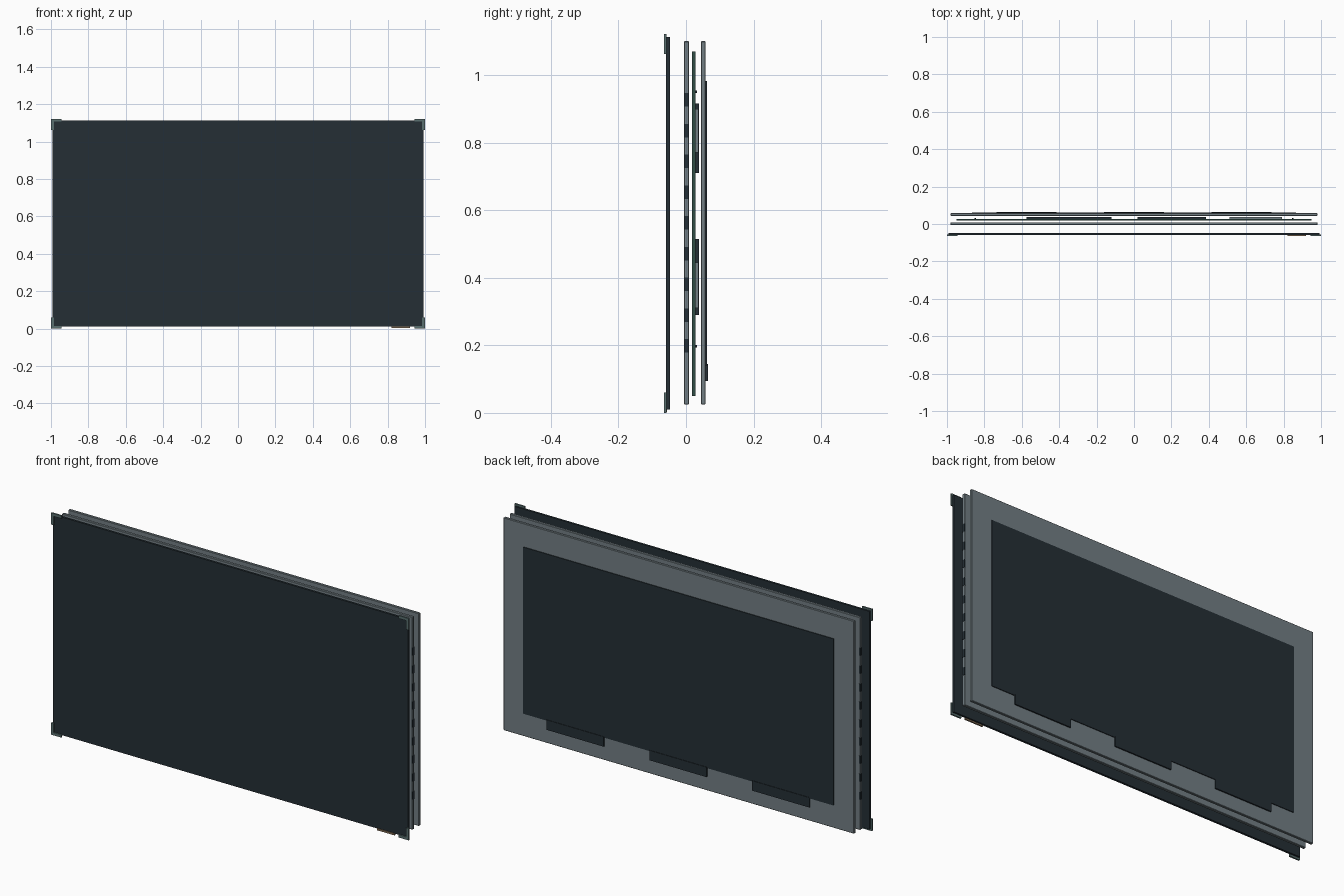
import bpy, bmesh
from mathutils import Matrix

if "Cube" in bpy.data.objects:
    bpy.data.objects.remove(bpy.data.objects["Cube"])


def material(name, color):
    m = bpy.data.materials.new(name)
    m.diffuse_color = (*color, 1)
    m.use_nodes = True
    m.node_tree.nodes["Principled BSDF"].inputs["Base Color"].default_value = m.diffuse_color
    return m


DARK = material("dark_glass", (0.018, 0.028, 0.036))
METAL = material("grey_metal", (0.17, 0.21, 0.23))
BOARD = material("board_green", (0.03, 0.075, 0.06))
BRACKET = material("bracket_teal", (0.10, 0.16, 0.16))
COPPER = material("copper", (0.25, 0.17, 0.10))


def boxes(name, spans, mat, bevel=0.0):
    """One object made of boxes given as (x0, x1, y0, y1, z0, z1)."""
    bm = bmesh.new()
    for x0, x1, y0, y1, z0, z1 in spans:
        m = Matrix.Translation(((x0 + x1) / 2, (y0 + y1) / 2, (z0 + z1) / 2))
        m = m @ Matrix.Diagonal((x1 - x0, y1 - y0, z1 - z0, 1))
        bmesh.ops.create_cube(bm, size=1, matrix=m)
    mesh = bpy.data.meshes.new(name)
    bm.to_mesh(mesh)
    bm.free()
    ob = bpy.data.objects.new(name, mesh)
    bpy.context.collection.objects.link(ob)
    mesh.materials.append(mat)
    if bevel:
        b = ob.modifiers.new("edge", 'BEVEL')
        b.width, b.segments = bevel, 1
    return ob


# Exploded layers, front to back
boxes("display_panel", [(-0.993, 0.993, -0.059, -0.048, 0.01, 1.112)], DARK)
boxes("middle_chassis", [(-0.98, 0.98, -0.006, 0.009, 0.025, 1.10)], METAL, 0.002)
boxes("circuit_board", [(-0.95, 0.95, 0.018, 0.028, 0.05, 1.07)], BOARD)
boxes("back_plate", [(-0.98, 0.98, 0.044, 0.058, 0.025, 1.10)], METAL, 0.002)
boxes("rear_cover", [(-0.867, 0.867, 0.057, 0.062, 0.14, 0.982)], DARK)

# Tabs under the rear cover
boxes("cover_tabs", [(c - 0.16, c + 0.16, 0.057, 0.0645, 0.095, 0.145)
                     for c in (-0.575, 0, 0.575)], DARK)

# Corner brackets on the display panel
arms = []
for s in (-1, 1):
    outer, inner, short = s * 1.0, s * 0.985, s * 0.943
    for z0, z1, e0, e1 in ((0, 0.06, 0, 0.014), (1.062, 1.121, 1.107, 1.121)):
        arms.append((*sorted((outer, inner)), -0.065, -0.057, z0, z1))
        arms.append((*sorted((inner, short)), -0.065, -0.057, e0, e1))
boxes("corner_brackets", arms, BRACKET)
boxes("sensor_strip", [(0.82, 0.92, -0.063, -0.056, 0.003, 0.012)], COPPER)

# Row of vents on both chassis edges
boxes("side_vents", [(s * 0.978 - 0.003, s * 0.978 + 0.003, -0.0063, 0.0093,
                      z - 0.02, z + 0.02)
                     for s in (-1, 1) for z in [0.198 + 0.091 * i for i in range(9)]], DARK)

# Modules on the circuit board
boxes("dark_modules", [(-0.575, -0.12, 0.027, 0.038, 0.71, 0.915),
                       (0.02, 0.385, 0.027, 0.038, 0.29, 0.515)], DARK)
boxes("grey_modules", [(0.51, 0.79, 0.027, 0.037, 0.77, 0.90),
                       (0.51, 0.79, 0.027, 0.037, 0.31, 0.445)], METAL)

# Board fixing screws
bm = bmesh.new()
for x in (-0.85, 0.85):
    for z in (0.197, 0.95):
        bmesh.ops.create_cone(bm, cap_ends=True, segments=12, radius1=0.004,
                              radius2=0.004, depth=0.006,
                              matrix=Matrix.Translation((x, 0.029, z)) @ Matrix.Rotation(1.5708, 4, 'X'))
mesh = bpy.data.meshes.new("board_screws")
bm.to_mesh(mesh)
bm.free()
mesh.materials.append(DARK)
bpy.context.collection.objects.link(bpy.data.objects.new("board_screws", mesh))
